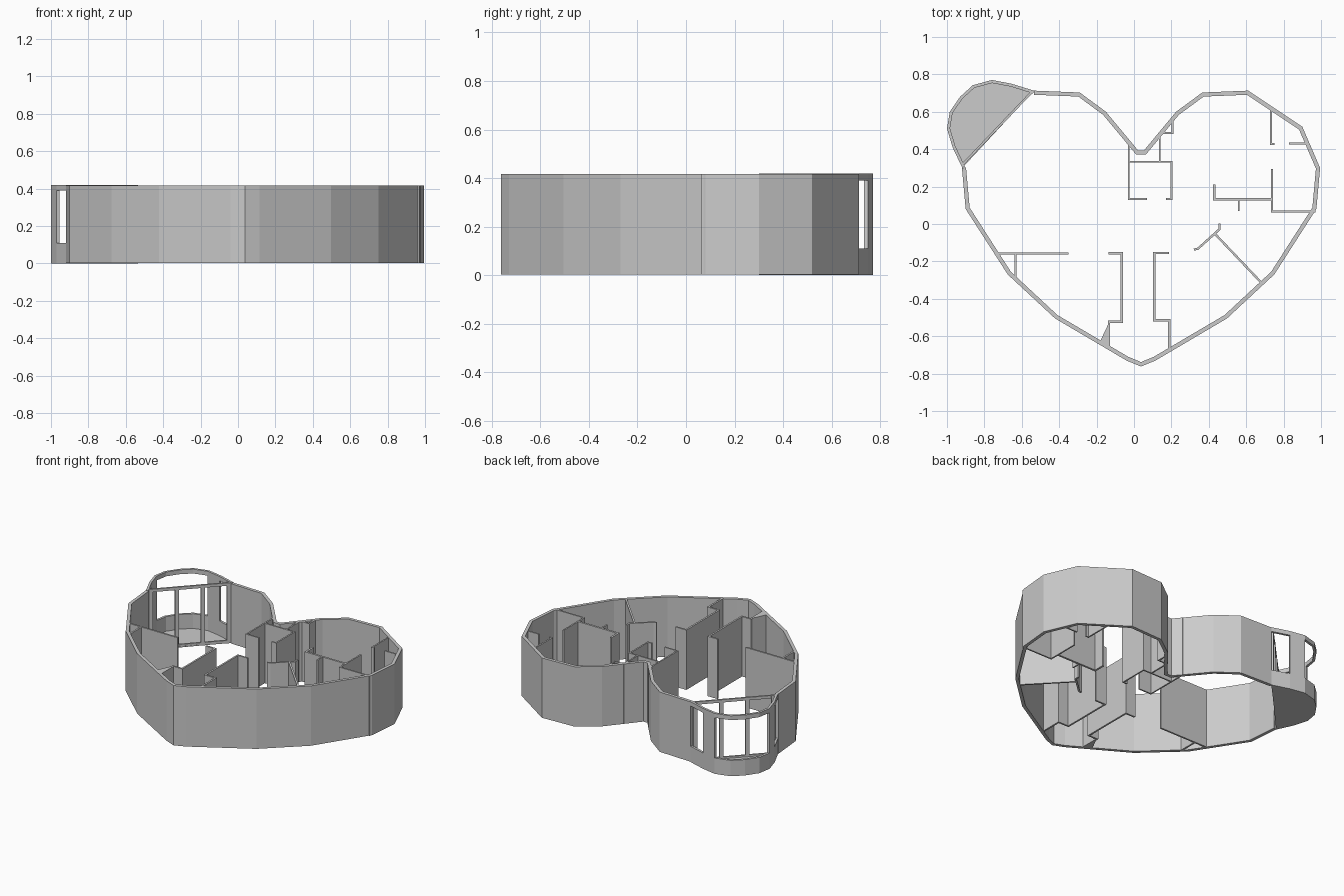
import bpy, bmesh
from mathutils import Vector

if "Cube" in bpy.data.objects:
    bpy.data.objects.remove(bpy.data.objects["Cube"])

H = 0.42      # wall height
CX = 0.0375   # mirror line of the heart


def prism(name, outline, z0, z1):
    """Vertical extrusion of a closed outline."""
    bm = bmesh.new()
    face = bm.faces.new([bm.verts.new((x, y, z0)) for x, y in outline])
    ext = bmesh.ops.extrude_face_region(bm, geom=[face])["geom"]
    for v in ext:
        if isinstance(v, bmesh.types.BMVert):
            v.co.z = z1
    bmesh.ops.recalc_face_normals(bm, faces=bm.faces)
    me = bpy.data.meshes.new(name)
    bm.to_mesh(me)
    bm.free()
    ob = bpy.data.objects.new(name, me)
    bpy.context.collection.objects.link(ob)
    return ob


def offset(path, d):
    """Mitred parallel of an open path, d to the right of travel."""
    pts = [Vector(p) for p in path]
    dirs = [(b - a).normalized() for a, b in zip(pts, pts[1:])]
    nrm = [Vector((u.y, -u.x)) for u in dirs]
    out = []
    for i, p in enumerate(pts):
        a, b = nrm[max(i - 1, 0)], nrm[min(i, len(nrm) - 1)]
        out.append(tuple(p + (a + b) * d / (1 + a.dot(b))))
    return out


def wall(name, path, left, right, z0=0.002, z1=H - 0.002):
    """Wall along a path with the given thickness on each side."""
    return prism(name, offset(path, -left) + offset(path, right)[::-1], z0, z1)


# Heart-shaped outer wall: right half, left half mirrored
right = [(0.053, 0.393), (0.225, 0.60), (0.365, 0.703), (0.61, 0.713),
         (0.90, 0.52), (0.995, 0.30), (0.975, 0.08), (0.75, -0.27),
         (0.497, -0.505), (0.115, -0.73)]
mirror = [(2 * CX - x, y) for x, y in right]
heart = mirror[3::-1] + right + [(CX, -0.762)] + mirror[:4:-1]
wall("outer_wall", heart, 0, 0.022)

# Rounded bay at the back left: floor, parapet, top ring and two solid panels
bay = [(-0.918, 0.30), (-0.97, 0.41), (-1.0, 0.51), (-0.985, 0.60),
       (-0.93, 0.68), (-0.862, 0.742), (-0.76, 0.77), (-0.655, 0.75), (-0.535, 0.713)]
prism("bay_floor", bay, 0, 0.008)
wall("bay_parapet", bay, 0, 0.016, 0, 0.11)
wall("bay_top_ring", bay, 0, 0.016, 0.39, H)
wall("bay_panel_left", bay[1:3], 0, 0.016, 0.11, 0.39)
wall("bay_panel_right", bay[6:8], 0, 0.016, 0.11, 0.39)

# Glazing frame between the bay and the room
a, b = Vector((-0.91, 0.325)), Vector((-0.55, 0.702))
for i in range(4):
    c = a.lerp(b, 0.02 + 0.96 * i / 3)
    u = (b - a).normalized() * 0.013
    wall(f"frame_post_{i}", [c - u, c + u], 0.007, 0.007, 0, H)
for n, z in (("bottom", 0), ("top", H - 0.02)):
    wall(f"frame_{n}_rail", [a, b], 0.006, 0.006, z, z + 0.02)

# Interior partitions: name, half thickness, path
partitions = [
    ("closet_side_walls", .005, [(.07, .133), (-.028, .133), (-.028, .45)]),
    ("closet_back_wall", .005, [(-.028, .333), (.2, .333), (.2, .133), (.17, .133)]),
    ("notch_partition", .005, [(.138, .333), (.138, .487), (.206, .487), (.206, .57)]),
    ("corner_room_wall", .005, [(.733, .62), (.733, .427), (.752, .427)]),
    ("corner_room_stub", .005, [(.83, .43), (.935, .43)]),
    ("east_room_wall", .005, [(.738, .295), (.738, .067), (.97, .067)]),
    ("east_counter_wall", .007, [(.43, .212), (.43, .132), (.738, .132)]),
    ("east_counter_stub", .005, [(.56, .132), (.56, .07)]),
    ("angled_door_wall", .006, [(.32, -.137), (.342, -.132), (.457, -.028), (.457, .003)]),
    ("angled_long_wall", .006, [(.43, -.05), (.685, -.318)]),
    ("entry_right_wall", .006, [(.187, -.155), (.108, -.155), (.108, -.515),
                                (.188, -.515), (.188, -.675)]),
    ("entry_left_wall", .006, [(-.137, -.157), (-.065, -.157), (-.065, -.522),
                               (-.133, -.522), (-.133, -.66)]),
    ("west_room_wall", .006, [(-.735, -.158), (-.35, -.158)]),
    ("west_room_stub", .006, [(-.633, -.158), (-.633, -.297)]),
]
for name, t, path in partitions:
    wall(name, path, t, t)
prism("entry_wedge", [(-.133, -.525), (-.187, -.64), (-.133, -.66)], 0.002, H - 0.002)
